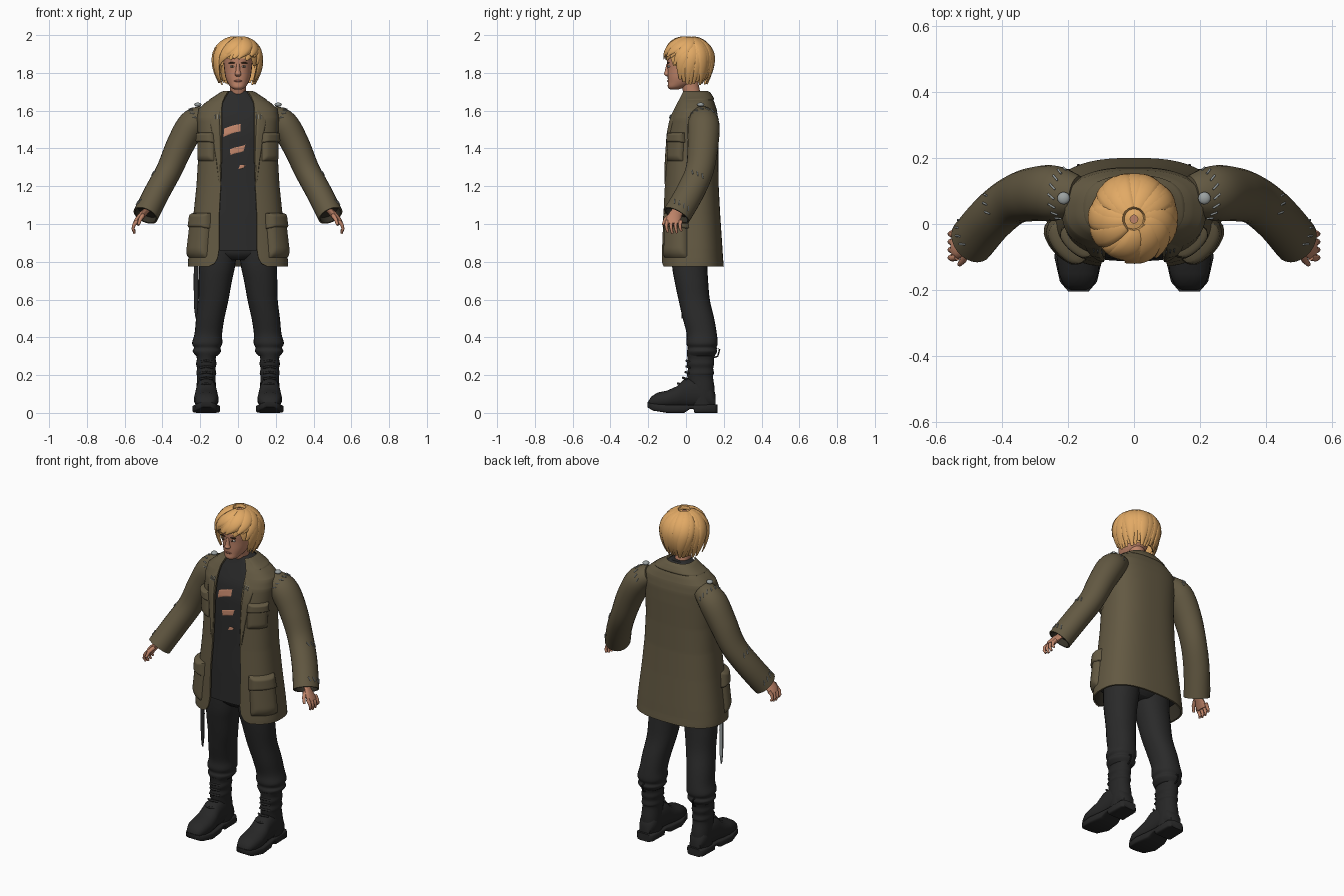
import bpy, bmesh, math, random
from math import sin, cos, pi
from mathutils import Vector

if "Cube" in bpy.data.objects:
    bpy.data.objects.remove(bpy.data.objects["Cube"])
random.seed(4)
built = []


def material(name, *rgb):
    m = bpy.data.materials.new(name)
    m.use_nodes = True
    m.diffuse_color = (*rgb, 1)
    m.node_tree.nodes["Principled BSDF"].inputs["Base Color"].default_value = (*rgb, 1)
    return m


coat_mat = material("olive coat", .125, .1, .055)
lining = material("dark lining", .035, .03, .02)
cloth = material("black cloth", .023, .023, .023)
leather = material("boot leather", .02, .02, .02)
skin = material("skin", .52, .23, .14)
blond = material("blond hair", .76, .4, .13)
metal = material("grey metal", .33, .36, .36)
white = material("eye white", .6, .55, .5)
brown = material("dark brown", .05, .025, .012)
lip = material("lip", .36, .13, .09)


# ---------- helpers ----------
def mesh(name, mats, verts, faces, index=None, recalc=True):
    me = bpy.data.meshes.new(name)
    me.from_pydata([tuple(v) for v in verts], [], faces)
    for m in mats:
        me.materials.append(m)
    if index:
        me.polygons.foreach_set("material_index", index)
    if recalc:
        bm = bmesh.new()
        bm.from_mesh(me)
        bmesh.ops.recalc_face_normals(bm, faces=bm.faces)
        bm.to_mesh(me)
        bm.free()
    ob = bpy.data.objects.new(name, me)
    bpy.context.scene.collection.objects.link(ob)
    built.append(ob)
    return ob


def loft(name, mats, groups, caps=True, rule=lambda row: 0):
    """Skin each group of equal closed rings into one object."""
    verts, faces, index = [], [], []
    for rings in groups:
        n, base = len(rings[0]), len(verts)
        verts += [p for ring in rings for p in ring]
        for r in range(len(rings) - 1):
            for i in range(n):
                a, b = base + r * n + i, base + r * n + (i + 1) % n
                faces.append((a, b, b + n, a + n))
                index.append(rule(r))
        if caps:
            last = len(verts) - n
            faces += [tuple(range(base, base + n)), tuple(range(last, last + n))]
            index += [rule(0), rule(len(rings) - 2)]
    return mesh(name, mats, verts, faces, index)


def sheet(name, mats, rows):
    n = len(rows[0])
    faces = [(r * n + i, r * n + i + 1, r * n + n + i + 1, r * n + n + i)
             for r in range(len(rows) - 1) for i in range(n - 1)]
    return mesh(name, mats, [p for row in rows for p in row], faces, recalc=False)


def power(v, e):
    return math.copysign(abs(v) ** e, v)


def oval(c, ax, ay, rx, ry, e=2, seg=24):
    return [c + ax * rx * power(cos(k * 2 * pi / seg), 2 / e)
            + ay * ry * power(sin(k * 2 * pi / seg), 2 / e) for k in range(seg)]


def spline(keys, f):
    """Catmull-Rom sample of tuples, f from 0 to 1."""
    n = len(keys) - 1
    i = min(int(f * n), n - 1)
    t = f * n - i
    a, b, c, d = (keys[min(max(j, 0), n)] for j in range(i - 1, i + 3))
    return [q + t / 2 * (r - p + t * (2 * p - 5 * q + 4 * r - s + t * (3 * (q - r) + s - p)))
            for p, q, r, s in zip(a, b, c, d)]


X, Y, Z = Vector((1, 0, 0)), Vector((0, 1, 0)), Vector((0, 0, 1))


def column(name, mat, keys, e=2.2, steps=24):
    """Upright form from (z, x, y, x radius, y radius) keys."""
    rows = [spline(keys, k / steps) for k in range(steps + 1)]
    return loft(name, [mat], [[oval(Vector((x, y, z)), X, Y, rx, ry, e) for z, x, y, rx, ry in rows]])


def tube(points, radii, outs, flat=1, seg=10):
    rings = []
    for i, p in enumerate(points):
        d = (points[min(i + 1, len(points) - 1)] - points[max(i - 1, 0)]).normalized()
        side = d.cross(outs[i]).normalized()
        rings.append(oval(p, side, side.cross(d), radii[i], radii[i] * flat, seg=seg))
    return rings


def rod(*pts, r=.003, tip=1):
    pts = [Vector(p) for p in pts]
    n = len(pts) - 1
    return tube(pts, [r * (1 + (tip - 1) * i / n) for i in range(n + 1)], [Vector((.3, .9, .2))] * (n + 1))


def ball(name, mat, loc, scale):
    x, y, z = scale
    rings = [oval(Vector(loc) + Z * z * sin(a), X, Y, x * cos(a), y * cos(a), seg=16)
             for a in [(-.49 + .98 * k / 10) * pi for k in range(11)]]
    return loft(name, [mat], [rings])


# ---------- coat surface: height, half width, front y, back y, half opening ----------
PROFILE = [(.775, .265, -.135, .2, .155), (.79, .265, -.135, .199, .125), (.82, .263, -.134, .196, .108),
           (.87, .258, -.132, .193, .1), (1.05, .236, -.126, .181, .1), (1.2, .22, -.118, .173, .092),
           (1.35, .211, -.112, .171, .087), (1.48, .213, -.104, .172, .087), (1.56, .218, -.088, .17, .087),
           (1.61, .208, -.066, .162, .087), (1.645, .17, -.05, .15, .083), (1.675, .12, -.036, .135, .07),
           (1.705, .075, -.025, .115, .052)]
E = 2.6


def profile(z):
    for lo, hi in zip(PROFILE, PROFILE[1:]):
        if z <= hi[0]:
            break
    f = (z - lo[0]) / (hi[0] - lo[0])
    return [p + (q - p) * f for p, q in zip(lo, hi)][1:]


def angle(x, z):
    return math.asin(power(x / profile(z)[0], E / 2))


def surface(t, z, lift=0):
    a, front, back, _ = profile(z)
    b = (back - front) / 2
    sx, sy = power(sin(t), 2 / E), -power(cos(t), 2 / E)
    n = Vector((power(sx, E - 1) / a, power(sy, E - 1) / b, 0)).normalized()
    return Vector((a * sx, (front + back) / 2 + b * sy, z)) + n * lift


def patch(name, mat, quad, base, thick, n=16):
    """Raised panel on the coat surface; quad holds (angle, z) corners."""
    rows = []
    for j in range(n + 1):
        row, v = [], j / n
        for i in range(n + 1):
            u = i / n
            t, z = (sum(w * q[k] for w, q in zip(((1-u)*(1-v), u*(1-v), u*v, (1-u)*v), quad)) for k in (0, 1))
            edge = min(u, 1 - u, v, 1 - v)
            row.append(surface(t, z, base + thick * min(1, edge * 5) ** .5))
        rows.append(row)
    return sheet(name, [mat], rows)


def flip(quad, s):
    return quad if s > 0 else [(-quad[k][0], quad[k][1]) for k in (1, 0, 3, 2)]


def on_front(quad):
    return [(angle(x, z), z) for x, z in quad]


# ---------- coat body ----------
heights = sorted({p[0] for p in PROFILE} | {.775 + .93 * k / 40 for k in range(41)})
rows = []
for z in heights:
    t0 = angle(profile(z)[3], z)
    rows.append([surface(t0 + (2 * pi - 2 * t0) * k / 72, z) for k in range(73)])
coat = sheet("coat_body", [coat_mat, lining], rows)
shell = coat.modifiers.new("thickness", "SOLIDIFY")
shell.thickness, shell.offset, shell.material_offset = .01, -1, 1
patch("collar", coat_mat, [(.8, 1.655), (2 * pi - .8, 1.655), (2 * pi - .95, 1.704), (.95, 1.704)], -.002, .01, 32)

# ---------- shirt with tears ----------
loft("shirt", [cloth], [[[surface(2 * pi * k / 64, .86 + .845 * j / 36, -.02) for k in range(64)] for j in range(37)]])
for quad in ([(-.08, 1.46), (.012, 1.49), (.015, 1.53), (-.075, 1.505)],
             [(-.04, 1.365), (.03, 1.385), (.04, 1.42), (-.045, 1.395)],
             [(0, 1.29), (.03, 1.297), (.04, 1.312), (.01, 1.312)]):
    patch("shirt_tear", skin, on_front(quad), -.0185, .002)

# ---------- sleeves ----------
SLEEVE = [(.17, .085, 1.575, .055), (.24, .093, 1.53, .076), (.305, .09, 1.42, .074),
          (.365, .072, 1.285, .068), (.43, .02, 1.165, .068), (.49, -.05, 1.045, .068)]


def sleeve_ring(f, scale=1, seg=24):
    x, y, z, r = spline(SLEEVE, f)
    d = (Vector(spline(SLEEVE, min(f + .02, 1))[:3]) - Vector(spline(SLEEVE, f - .02 if f > .02 else 0)[:3])).normalized()
    e1 = (Y - d * d.y).normalized()
    return oval(Vector((x, y, z)), d.cross(e1), e1, r * scale, r * scale * 1.1, seg=seg)


def mirror(rings, s):
    return [[Vector((p.x * s, p.y, p.z)) for p in ring] for ring in rings]


for s, side in ((1, "left_"), (-1, "right_")):
    def make(name, mat, *groups):
        return loft(side + name, [mat], [mirror(g, s) for g in groups])

    rings = [sleeve_ring(k / 30) for k in range(31)] + [sleeve_ring(1, .88), sleeve_ring(.94, .85)]
    loft(side + "sleeve", [coat_mat, lining], [mirror(rings, s)], rule=lambda r: int(r > 30))

    # stitches at shoulder, elbow and cuff
    dashes = []
    for f, picks in ((.13, range(-7, 8, 2)), (.68, range(-2, 3, 2)), (.93, range(-3, 5, 2))):
        lo, hi = sleeve_ring(f - .015, 1.02, 32), sleeve_ring(f + .015, 1.02, 32)
        dashes += [rod(lo[k], hi[(k + 1) % 32]) for k in picks]
    make("sleeve_stitches", metal, *dashes)
    ball(side + "shoulder_stud", metal, (s * .213, .078, 1.632), (.019, .019, .011))

    # lapel, pockets and flaps
    patch(side + "lapel", coat_mat, flip(on_front([(.09, 1.2), (.1, 1.22), (.15, 1.55), (.085, 1.63)]), s), -.001, .008)
    for k in range(3):
        x = .094 + .012 * k
        patch(side + "lapel_stitch", metal, flip(on_front([(x, 1.555), (x + .004, 1.555),
              (x + .004, 1.58), (x, 1.58)]), s), .007, .003, 4)
    for name, lo, hi, t0, t1, thick in (("chest_", 1.33, 1.485, .52, 1.36, .02), ("hip_", .82, 1.06, .56, 1.5, .026)):
        mid = hi - (hi - lo) * .36
        patch(side + name + "pocket", coat_mat, flip([(t0, lo), (t1, lo), (t1, hi - .02), (t0, hi - .02)], s), -.004, thick)
        patch(side + name + "flap", coat_mat, flip([(t0 - .03, mid), (t1 + .04, mid), (t1, hi), (t0, hi)], s), -.003, thick + .007)

    # hand
    palm = [Vector(p) for p in ((.475, -.035, 1.08), (.505, -.055, 1.05), (.53, -.066, 1.02), (.542, -.066, .998))]
    hand = [tube(palm, [.026, .034, .04, .036], [X] * 4, .45, 14)]
    for k in range(4):
        y = -.1 + .024 * k
        low = (.958, .95, .953, .964)[k]
        hand.append(rod((.535, y, 1.015), (.551, y - .004, .995), (.556, y - .002, .975), (.548, y + .004, low), r=.011, tip=.6))
    hand.append(rod((.505, -.08, 1.045), (.517, -.11, 1.025), (.528, -.122, .995), r=.013, tip=.55))
    make("hand", skin, *hand)

    # trouser leg with gathered cuff
    column(side + "trouser_leg", cloth, [
        (.3, s * .165, .08, .055, .07), (.325, s * .165, .085, .075, .08), (.345, s * .163, .085, .07, .076),
        (.37, s * .163, .085, .08, .083), (.42, s * .157, .083, .073, .08), (.5, s * .147, .066, .075, .083),
        (.6, s * .13, .043, .08, .083), (.7, s * .12, .028, .088, .089), (.78, s * .11, .02, .095, .094),
        (.9, s * .1, .02, .1, .1)], steps=40)

    # boot
    cx = s * .168
    column(side + "boot_shaft", leather, [
        (.04, cx, .085, .05, .065), (.12, cx, .085, .052, .067), (.19, cx, .075, .049, .068),
        (.21, cx, .077, .053, .071), (.235, cx, .077, .049, .067), (.26, cx, .077, .054, .072),
        (.285, cx, .078, .05, .07), (.315, cx, .08, .055, .076)], steps=32)
    foot = [(-.2, .025, .035, .06), (-.185, .045, .03, .085), (-.15, .06, .025, .108), (-.1, .066, .025, .118),
            (-.05, .062, .025, .14), (-.01, .056, .025, .18), (.06, .052, .025, .19), (.13, .05, .025, .14), (.155, .035, .025, .1)]
    sole = [(-.205, .03, .03, .058), (-.175, .056, .012, .05), (-.1, .073, 0, .043), (-.01, .062, 0, .042),
            (.02, .056, .02, .042), (.04, .056, .02, .042), (.045, .057, 0, .042), (.15, .055, 0, .046), (.166, .04, 0, .045)]
    for name, keys, e in (("boot_foot", foot, 2.3), ("boot_sole", sole, 6)):
        loft(side + name, [leather], [[oval(Vector((cx, y, (lo + hi) / 2)), X, Z, w, (hi - lo) / 2, e) for y, w, lo, hi in keys]])
    make("boot_laces", leather, *[rod((.135, .022 - d, z), (.168, .002 - d, z + .006), (.2, .022 - d, z), r=.006)
                                  for z, d in ((.15, .045), (.18, .018), (.21, .004), (.24, 0), (.27, 0))])
    make("boot_pull_loop", leather, rod((.168, .14, .29), (.168, .168, .3), (.168, .178, .335), (.168, .162, .345), (.168, .145, .31), r=.004))

    # eye and brow
    ball(side + "eye", white, (s * .03, -.0895, 1.834), (.014, .009, .006))
    ball(side + "iris", brown, (s * .03, -.095, 1.834), (.006, .005, .006))
    ball(side + "brow", brown, (s * .032, -.095, 1.853), (.02, .007, .004))

column("trouser_seat", cloth, [(.81, 0, .02, .09, .07), (.85, 0, .02, .17, .1), (.95, 0, .025, .19, .11)])

# ---------- hanging blade ----------
blade = loft("hanging_blade", [cloth, metal], [[oval(Vector((-.222, -.02, z)), X, Y, w, .004, 6, 8)
             for z, w in ((.5, .003), (.56, .011), (.7, .013), (.85, .01))]])
for f in blade.data.polygons:
    f.material_index = int(f.normal.y > .6)

# ---------- head ----------
column("neck", skin, [(1.65, 0, .045, .047, .047), (1.7, 0, .03, .043, .045), (1.78, 0, .01, .045, .05)])
column("head", skin, [(1.712, 0, -.062, .018, .022), (1.724, 0, -.052, .038, .044), (1.75, 0, -.024, .056, .072),
                      (1.78, 0, -.01, .067, .087), (1.82, 0, .001, .073, .099), (1.86, 0, .004, .076, .105),
                      (1.9, 0, .006, .075, .104), (1.955, 0, .01, .055, .075)], steps=32)
column("nose", skin, [(1.781, 0, -.094, .01, .008), (1.793, 0, -.099, .017, .018),
                      (1.81, 0, -.098, .012, .014), (1.848, 0, -.095, .008, .009)])
ball("mouth", lip, (0, -.092, 1.757), (.021, .008, .006))


# ---------- hair: cap plus swept locks ----------
def hair_point(az, u, lift):
    k = math.sqrt(max(0, 1 - u * u)) if u > 0 else 1 - .25 * u * u
    return Vector(((.121 + lift) * k * sin(az), .015 - (.126 + lift) * k * cos(az), 1.87 + (.117 + lift) * u))


def hair_end(az):
    a = abs((az + pi) % (2 * pi) - pi)
    return .05 if a < .75 else -.3 if a < 1.05 else -1


loft("hair_cap", [blond], [[[hair_point(az, hair_end(az) + (.995 - hair_end(az)) * j / 14, -.006)
     for az in (2 * pi * k / 48 for k in range(48))] for j in range(15)]], caps=False)
locks = []
for layer in range(2):
    for k in range(17):
        end = 2 * pi * (k + layer / 2) / 17 - pi
        sweep = -.95 if abs(end) < 1.1 else random.uniform(-.5, .1)
        stop = hair_end(end) + random.uniform(-.08, .12)
        rise, flare = random.uniform(-.004, .003), random.uniform(0, .012)
        ps = [j / 13 for j in range(14)]
        pts = [hair_point(end - sweep * (1 - p), .965 + (stop - .965) * p ** 1.4, rise + flare * p * p) for p in ps]
        size = [.036 * max(.1, sin(pi * (.15 + .85 * p))) ** .7 for p in ps]
        locks.append(tube(pts, size, [(p - Vector((0, .015, 1.86))).normalized() for p in pts], .4, 12))
loft("hair_locks", [blond], locks)

# ---------- finish ----------
bpy.ops.object.select_all(action="DESELECT")
for ob in built:
    ob.select_set(True)
bpy.context.view_layer.objects.active = coat
bpy.ops.object.modifier_apply(modifier="thickness")
bpy.ops.object.shade_smooth_by_angle(angle=math.radians(50))
